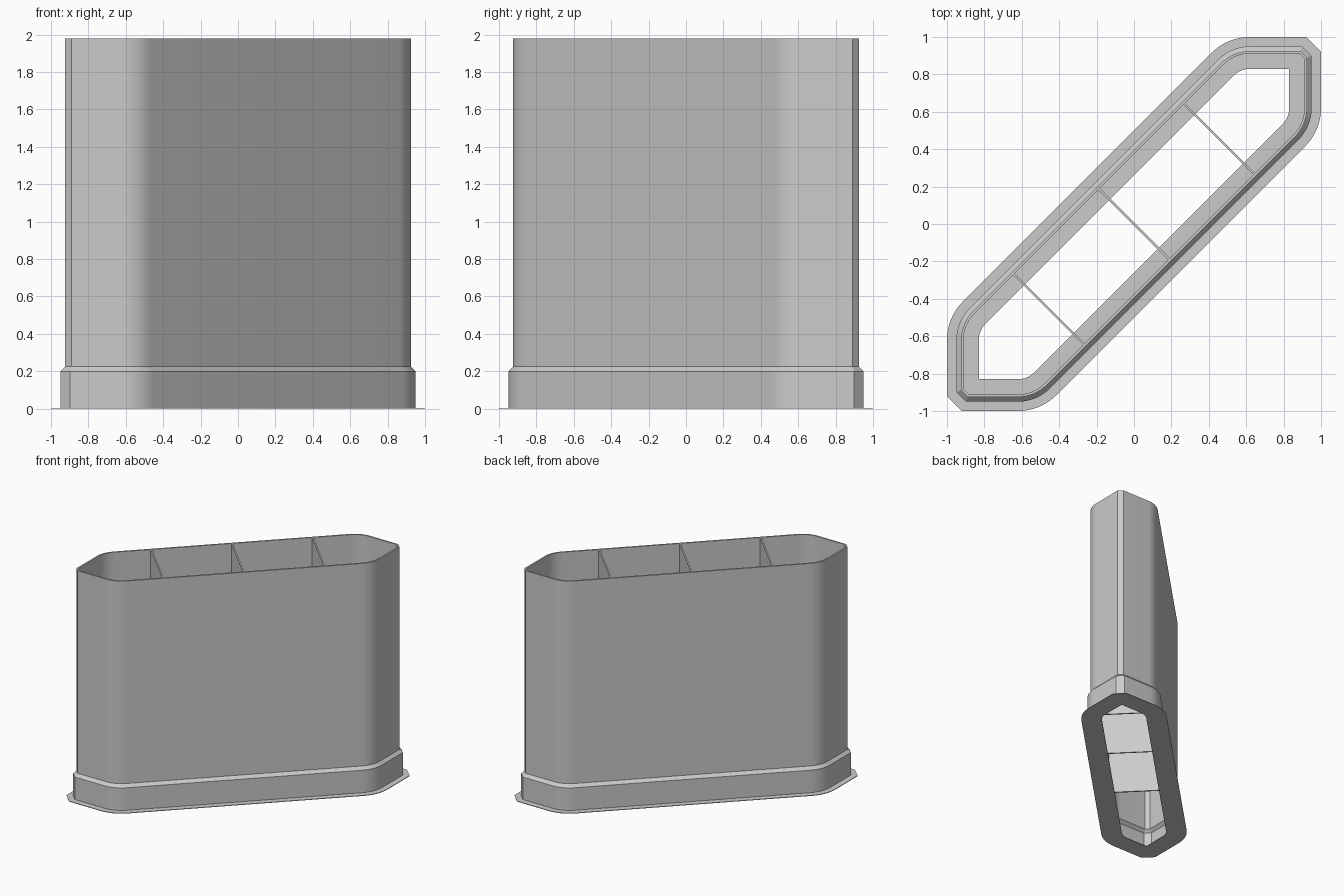
import bpy, bmesh, math
from mathutils import Matrix, Vector

cube = bpy.data.objects.get("Cube")
if cube:
    bpy.data.objects.remove(cube)

HEIGHT = 1.98
GREY = (0.6, 0.6, 0.6, 1)
mat = bpy.data.materials.new("light grey")
mat.use_nodes = True
mat.diffuse_color = GREY
mat.node_tree.nodes["Principled BSDF"].inputs["Base Color"].default_value = GREY


def add_object(name, bm):
    bmesh.ops.recalc_face_normals(bm, faces=bm.faces)
    mesh = bpy.data.meshes.new(name)
    bm.to_mesh(mesh)
    bm.free()
    mesh.materials.append(mat)
    obj = bpy.data.objects.new(name, mesh)
    bpy.context.collection.objects.link(obj)
    return obj


def outline(half, steps=10):
    """Diagonal hexagon, offset inward: clipped tips and rounded side corners."""
    inset = 1 - half
    clip = max(0.08 - 0.586 * inset, 0)
    radius = 0.29 - inset
    shift = 0.5 - inset * math.sqrt(2)
    tangent = radius * math.tan(math.pi / 8)
    cx, cy = half - shift + tangent, half - radius
    # Tip clip, then the arc from the back edge into the diagonal side
    pts = [(half, half - clip), (half - clip, half)]
    for i in range(steps + 1):
        a = math.pi / 2 + math.pi / 4 * i / steps
        pts.append((cx + radius * math.cos(a), cy + radius * math.sin(a)))
    # Mirror that arc across the other diagonal to reach the opposite tip
    pts += [(-y, -x) for x, y in reversed(pts[2:])]
    return pts + [(-x, -y) for x, y in pts]


# Shell: thin floor flange, stepped skirt and tall open wall in one section
section = [(1, 0), (1, 0.005), (0.95, 0.005), (0.95, 0.2), (0.925, 0.225),
           (0.925, HEIGHT), (0.911, HEIGHT), (0.911, 0.22), (0.936, 0.195),
           (0.936, 0.005), (0.83, 0.005), (0.83, 0)]
bm = bmesh.new()
rings = [[bm.verts.new((x, y, z)) for x, y in outline(half)] for half, z in section]
for k, ring in enumerate(rings):
    following = rings[(k + 1) % len(rings)]
    for i in range(len(ring)):
        j = (i + 1) % len(ring)
        bm.faces.new((ring[i], ring[j], following[j], following[i]))
bmesh.ops.remove_doubles(bm, verts=bm.verts, dist=0.0001)
shell = add_object("holder_shell", bm)
bpy.ops.object.select_all(action='DESELECT')
shell.select_set(True)
bpy.context.view_layer.objects.active = shell
bpy.ops.object.shade_smooth_by_angle(angle=math.radians(25))

# Three upright dividers across the long axis
bottom = 0.22
for name, c in (("front_divider", -0.455), ("middle_divider", 0), ("back_divider", 0.455)):
    bm = bmesh.new()
    bmesh.ops.create_cube(bm, size=1)
    bmesh.ops.scale(bm, vec=Vector((0.012, 0.535, HEIGHT - 0.002 - bottom)), verts=bm.verts)
    bmesh.ops.rotate(bm, cent=(0, 0, 0), matrix=Matrix.Rotation(math.pi / 4, 3, 'Z'), verts=bm.verts)
    bmesh.ops.translate(bm, vec=Vector((c, c, (HEIGHT - 0.002 + bottom) / 2)), verts=bm.verts)
    add_object(name, bm)
